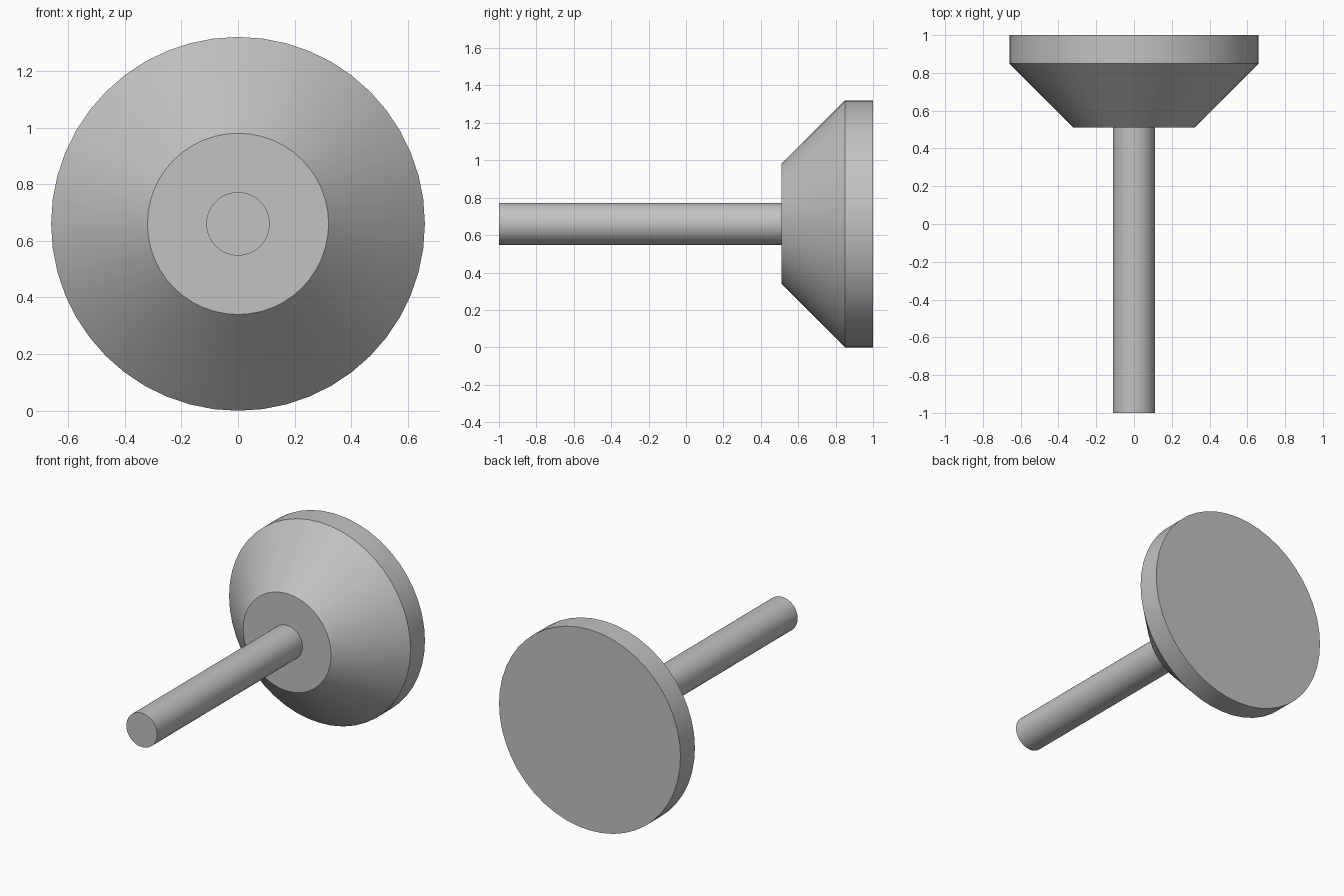
import bpy, bmesh, math

cube = bpy.data.objects.get("Cube")
if cube:
    bpy.data.objects.remove(cube, do_unlink=True)

CENTRE_Z = 0.66
SEGMENTS = 48

grey = bpy.data.materials.new("plain grey")
grey.use_nodes = True
colour = (0.54, 0.54, 0.54, 1)
grey.diffuse_color = colour
grey.node_tree.nodes["Principled BSDF"].inputs["Base Color"].default_value = colour


def turned_part(name, profile):
    """Closed solid turned about the y axis from (y, radius) pairs, front to back."""
    bm = bmesh.new()
    rings = []
    for y, radius in profile:
        angles = [2 * math.pi * i / SEGMENTS for i in range(SEGMENTS)]
        rings.append([bm.verts.new((radius * math.sin(a), y, radius * math.cos(a)))
                      for a in angles])
    for front, back in zip(rings, rings[1:]):
        for i in range(SEGMENTS):
            j = (i + 1) % SEGMENTS
            bm.faces.new((front[i], front[j], back[j], back[i]))
    bm.faces.new(rings[0])
    bm.faces.new(rings[-1])
    bmesh.ops.recalc_face_normals(bm, faces=bm.faces)
    mesh = bpy.data.meshes.new(name)
    bm.to_mesh(mesh)
    bm.free()
    mesh.materials.append(grey)
    obj = bpy.data.objects.new(name, mesh)
    obj.location.z = CENTRE_Z
    bpy.context.collection.objects.link(obj)
    bpy.ops.object.select_all(action="DESELECT")
    obj.select_set(True)
    bpy.context.view_layer.objects.active = obj
    bpy.ops.object.shade_smooth_by_angle(angle=math.radians(30))
    return obj


# Flared head with a short straight rim, and the rod in front of it
turned_part("flared_head", [(0.51, 0.32), (0.85, 0.66), (1, 0.66)])
turned_part("rod", [(-1, 0.112), (0.51, 0.112)])
